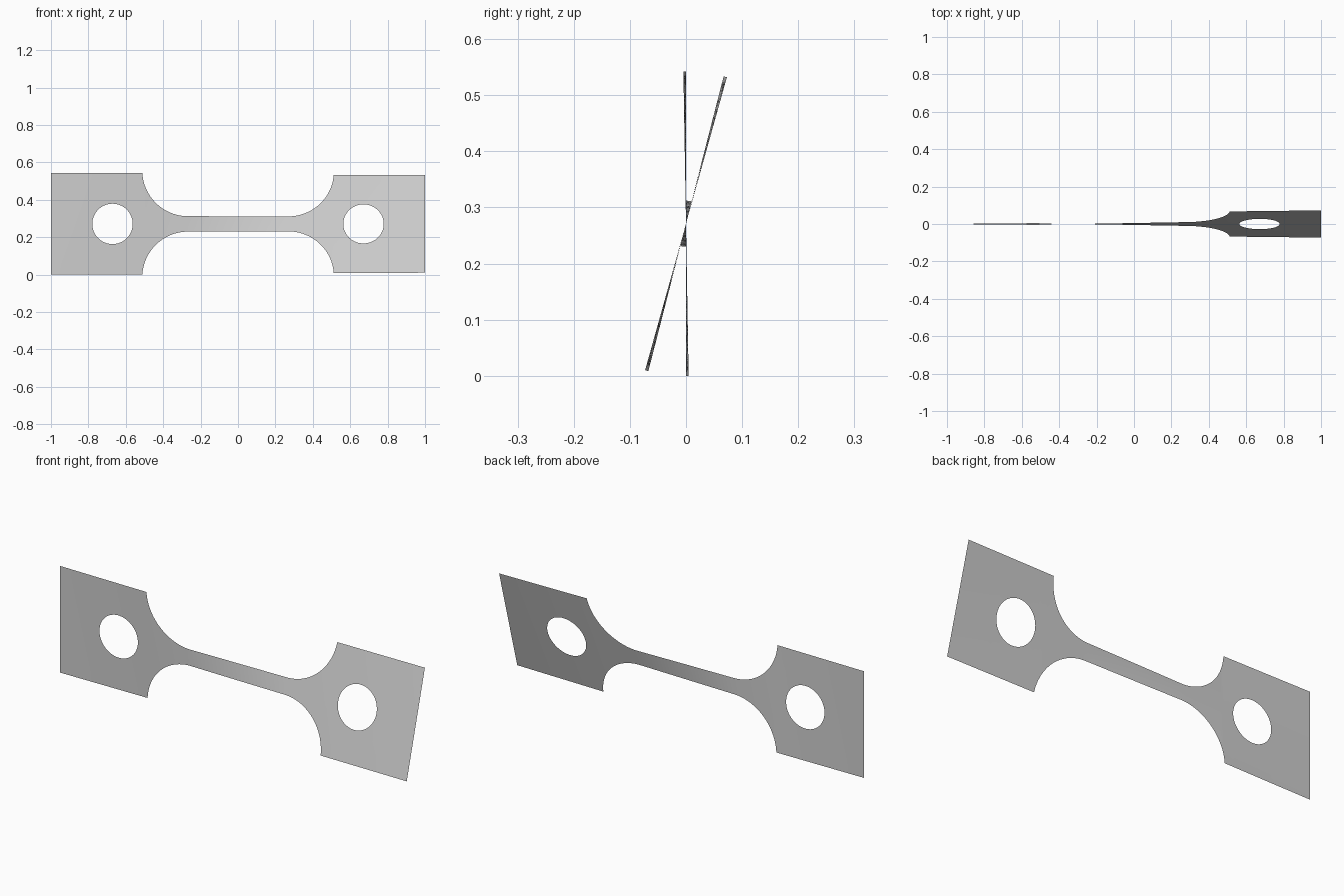
import bpy, bmesh
from math import sin, cos, pi, radians, sqrt

if "Cube" in bpy.data.objects:
    bpy.data.objects.remove(bpy.data.objects["Cube"], do_unlink=True)

HALF_H = 0.271      # half height of the grip plates
NECK = 0.041        # half height of the narrow gauge strip
ARC_X, ARC_R = 0.267, 0.245
HOLE_X, HOLE_R = 0.671, 0.108
ARC_Z = NECK + ARC_R
PLATE_X = ARC_X + sqrt(ARC_R ** 2 - (ARC_Z - HALF_H) ** 2)


def outline(x):
    """Half height of the sheet at x."""
    a = abs(x)
    if a <= ARC_X:
        return NECK
    if a < PLATE_X - 1e-6:
        return ARC_Z - sqrt(ARC_R ** 2 - (a - ARC_X) ** 2)
    return HALF_H


def hole(x):
    """Half height of the round hole at x."""
    d = abs(abs(x) - HOLE_X)
    return sqrt(HOLE_R ** 2 - d * d) if d < HOLE_R - 1e-6 else 0.0


def twist(x):
    """Twist angle along the sheet, nearly all of it in the gauge strip."""
    keys = [(-1, 0), (-0.5, -1), (-0.27, 0.3), (0.27, 14), (0.5, 14.3), (1, 15.6)]
    for (x0, a0), (x1, a1) in zip(keys, keys[1:]):
        if x <= x1:
            return radians(a0 + (a1 - a0) * (x - x0) / (x1 - x0))
    return radians(keys[-1][1])


def spread(a, b, n):
    return [a + (b - a) * i / n for i in range(n)]


# Column positions for one half, dense around the arc and the hole
half = spread(0, ARC_X, 12)
arc_end = (PLATE_X - ARC_X) / ARC_R
half += [ARC_X + ARC_R * arc_end * sin(i * pi / 48) for i in range(24)]
half += spread(PLATE_X, HOLE_X - HOLE_R, 3)
half += [HOLE_X - HOLE_R * cos(i * pi / 32) for i in range(32)]
half += spread(HOLE_X + HOLE_R, 1, 8) + [1]
columns = [-x for x in reversed(half[1:])] + half

# Sheet: upper and lower strips that part around the holes
bm = bmesh.new()
ROWS = 5
for side in (1, -1):
    grid = []
    for x in columns:
        lo, hi, ang = hole(x), outline(x), twist(x)
        line = []
        for r in range(ROWS + 1):
            s = side * (lo + (hi - lo) * r / ROWS)
            line.append(bm.verts.new((x, s * sin(ang), HALF_H + s * cos(ang))))
        grid.append(line)
    for p, q in zip(grid, grid[1:]):
        for r in range(ROWS):
            quad = [p[r], q[r], q[r + 1], p[r + 1]]
            bm.faces.new(quad if side == 1 else quad[::-1])
bmesh.ops.remove_doubles(bm, verts=bm.verts, dist=1e-5)

mesh = bpy.data.meshes.new("twisted_test_strip")
bm.to_mesh(mesh)
bm.free()
strip = bpy.data.objects.new("twisted_test_strip", mesh)
bpy.context.collection.objects.link(strip)
mesh.shade_smooth()

# Plain grey metal
grey = bpy.data.materials.new("light_grey")
grey.use_nodes = True
colour = (0.62, 0.62, 0.62, 1)
grey.diffuse_color = colour
grey.node_tree.nodes["Principled BSDF"].inputs["Base Color"].default_value = colour
mesh.materials.append(grey)
